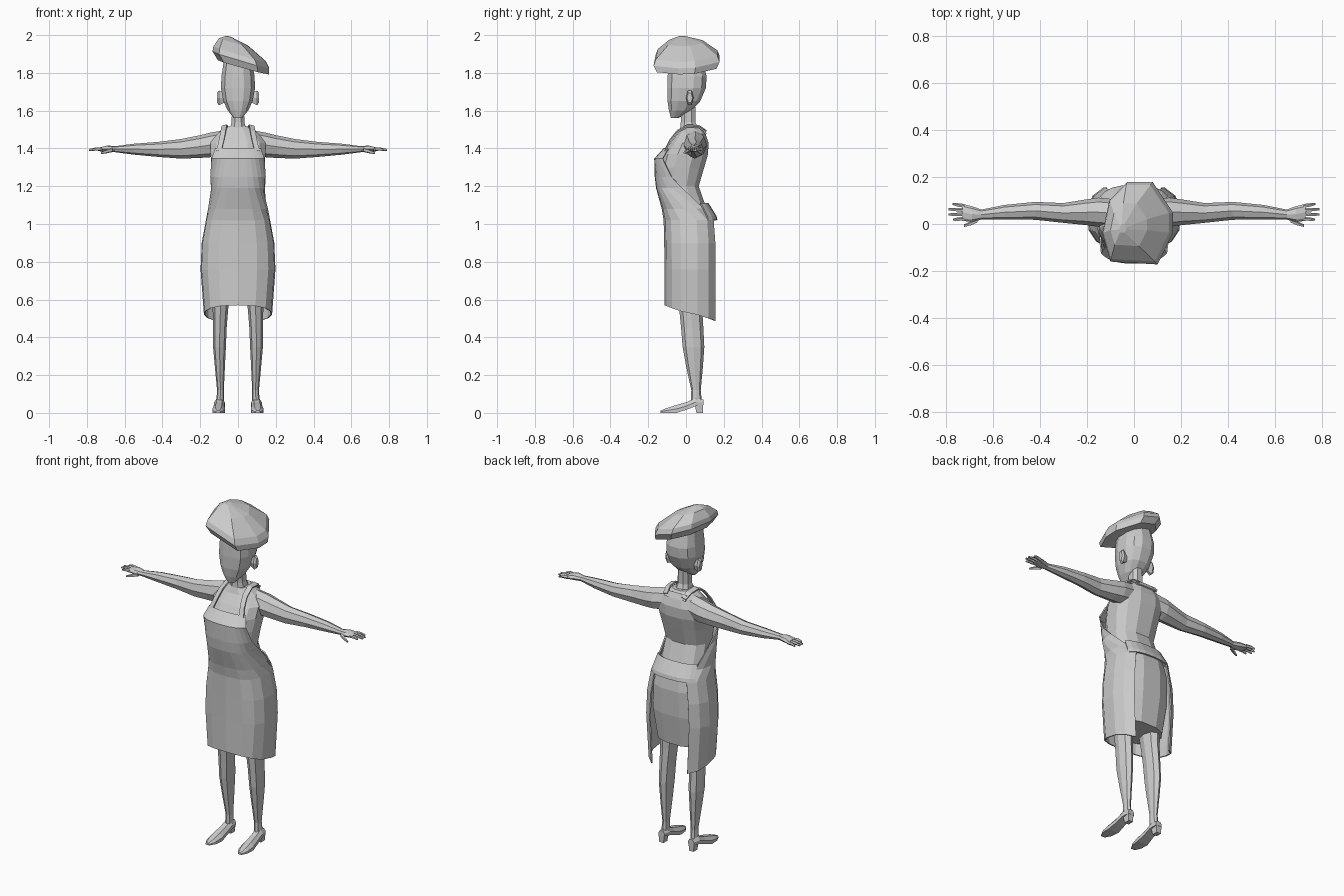
import bpy, bmesh, math
from mathutils import Vector

grey = bpy.data.materials.new("plain_grey")
grey.diffuse_color = (0.6, 0.6, 0.6, 1)


def loft(name, rings, closed=True, mirror=False, thick=0):
    """Skin a list of point rings; closed rings get end caps."""
    bm = bmesh.new()
    vs = [[bm.verts.new(p) for p in r] for r in rings]
    n = len(vs[0])
    for a, b in zip(vs, vs[1:]):
        for i in range(n if closed else n - 1):
            j = (i + 1) % n
            bm.faces.new((a[i], a[j], b[j], b[i]))
    if closed:
        bm.faces.new(vs[0][::-1])
        bm.faces.new(vs[-1])
    bmesh.ops.recalc_face_normals(bm, faces=bm.faces)
    me = bpy.data.meshes.new(name)
    bm.to_mesh(me)
    bm.free()
    me.materials.append(grey)
    ob = bpy.data.objects.new(name, me)
    bpy.context.collection.objects.link(ob)
    if thick:
        s = ob.modifiers.new("thickness", "SOLIDIFY")
        s.thickness = thick
        s.offset = 0
    if mirror:
        ob.modifiers.new("mirror", "MIRROR")
    return ob


def rounded(c, power):
    return math.copysign(abs(c) ** power, c)


def section(z, w, yf, yb, a0, a1, n, power=0.75, drop=0, full=False):
    """Horizontal section; angle 0 faces the front, 180 the back."""
    pts = []
    for i in range(n):
        a = math.radians(a0 + (a1 - a0) * i / (n if full else n - 1))
        s, c = rounded(math.sin(a), power), rounded(math.cos(a), power)
        pts.append((w * s, (yf + yb) / 2 - c * (yb - yf) / 2,
                    z - drop * (1 - math.cos(a)) / 2))
    return pts


def column(name, rows, n=12, power=0.8):
    return loft(name, [section(*r, 360 / n / 2, 360 + 360 / n / 2, n, power, full=True)
                       for r in rows])


def tube(name, stations, n=8, mirror=True):
    """Limb running along x: (x, y, z, radius y, radius z)."""
    rings = [[(x, y + ry * math.cos(math.tau * i / n), z + rz * math.sin(math.tau * i / n))
              for i in range(n)] for x, y, z, ry, rz in stations]
    return loft(name, rings, mirror=mirror)


# Dress body: skirt, waist, chest, shoulders and neck (z, half width, front y, back y)
column("dress_body", [
    (0.62, .15, -.09, .125), (0.8, .172, -.09, .15), (0.95, .165, -.095, .155),
    (1.03, .148, -.1, .142), (1.1, .135, -.11, .105), (1.2, .13, -.135, .07),
    (1.3, .142, -.145, .1), (1.37, .15, -.125, .12), (1.43, .15, -.085, .122),
    (1.48, .11, -.045, .105), (1.515, .055, -.03, .08)])
column("neck", [(1.49, .05, -.035, .075), (1.54, .036, -.03, .052), (1.62, .034, -.03, .052)], 8)

# Head
column("head", [
    (1.56, .022, -.08, -.04), (1.60, .055, -.092, .03), (1.65, .08, -.1, .078),
    (1.72, .093, -.102, .108), (1.78, .09, -.1, .112), (1.86, .078, -.095, .092)], 12)
loft("ear", [[(x, .02 + ry * math.cos(math.tau * i / 6), 1.668 + rz * math.sin(math.tau * i / 6))
              for i in range(6)] for x, ry, rz in
             [(.075, .014, .03), (.1, .02, .045), (.112, .014, .03)]], mirror=True)

# Tilted beret: faceted outline repeated at several levels
outline = [(-.03, .178), (.08, .178), (.165, .05), (.165, -.04), (.1, -.172),
           (-.1, -.16), (-.135, -.04), (-.105, .1)]
rings = []
for s, cx, cy, z, slope in [(.55, .01, 0, 1.84, .3), (.9, .015, 0, 1.835, .28),
                            (1, 0, 0, 1.875, .3), (.93, -.005, 0, 1.905, .3),
                            (.52, -.03, -.005, 1.965, .27), (.1, -.05, -.02, 1.993, .25)]:
    rings.append([(cx + x * s, cy + y * s, z - slope * x * s + .04 * y * s) for x, y in outline])
loft("beret", rings)

# Apron wrapping from the bib round to the open back (z, half width, front, back, angle, hem drop)
loft("apron", [section(z, w, yf, yb, -a, a, 13, drop=d) for z, w, yf, yb, a, d in [
    (1.40, .165, -.115, .125, 40, 0), (1.345, .165, -.165, .115, 52, 0),
    (1.25, .146, -.162, .085, 78, 0), (1.19, .14, -.155, .078, 95, 0),
    (1.08, .155, -.125, .125, 132, 0), (1.02, .168, -.115, .16, 148, 0),
    (0.9, .19, -.112, .17, 147, 0), (0.76, .196, -.11, .172, 146, 0),
    (0.57, .178, -.11, .172, 146, .09)]], closed=False, thick=.007)

# Waistband and tie across the back
loft("waistband", [section(z, w, yf, yb, 125, 235, 9) for z, w, yf, yb in [
    (1.02, .165, -.11, .162), (1.04, .16, -.115, .158), (1.11, .148, -.115, .115)]],
    closed=False, thick=.008)

# Neck straps running over the shoulders to behind the neck
strap = [(.1, -.11, 1.39), (.088, -.085, 1.44), (.078, -.045, 1.49),
         (.072, .01, 1.52), (.068, .07, 1.515), (.06, .105, 1.49)]
loft("strap", [[(x - .014, y, z + .004), (x + .014, y, z - .004)] for x, y, z in strap],
     closed=False, mirror=True, thick=.008)
loft("strap_back", [[(x, .108 - abs(x) * .05, 1.475), (x, .09, 1.505)]
                    for x in (-.07, -.03, .03, .07)], closed=False, thick=.008)

# Arms and palms
tube("arm", [(.08, .045, 1.43, .06, .065), (.15, .05, 1.418, .062, .065),
             (.2, .05, 1.41, .055, .06), (.3, .047, 1.398, .042, .052),
             (.42, .056, 1.395, .038, .04), (.55, .05, 1.396, .031, .029),
             (.65, .04, 1.396, .021, .016)])
tube("palm", [(.645, .04, 1.396, .02, .015), (.69, .042, 1.398, .034, .018),
              (.73, .05, 1.395, .036, .011)])

# Fingers and thumb
for i, (y, tip_y, tip) in enumerate([(.022, .018, .77), (.04, .04, .79),
                                     (.058, .062, .79), (.076, .085, .772)]):
    tube(f"finger_{i + 1}", [(.72, y, 1.396, .009, .01),
                             (.75, (y + tip_y) / 2, 1.397, .008, .009),
                             (tip, tip_y, 1.392, .005, .005)], 5)
tube("thumb", [(.665, .018, 1.392, .014, .012), (.695, .002, 1.384, .01, .01),
               (.724, -.008, 1.376, .006, .006)], 5)

# Legs (z, centre x, half width, front y, back y)
legs = [(0.05, .095, .02, .025, .085), (0.12, .093, .018, .028, .078),
        (0.25, .096, .027, .0, .09), (0.35, .098, .034, -.018, .097),
        (0.45, .096, .036, -.026, .092), (0.55, .093, .041, -.036, .086),
        (0.72, .09, .055, -.06, .09)]
loft("leg", [[(x + cx, y, zz) for x, y, zz in section(z, w, f, b, 0, 360, 8, 1, full=True)]
             for z, cx, w, f, b in legs], mirror=True)

# Heeled shoes: (y, sole z, top z, half width)
rings = []
for y, z0, z1, w in [(-.135, 0, .012, .012), (-.1, 0, .026, .03), (-.05, 0, .042, .034),
                     (0, .016, .056, .029), (.05, .035, .078, .028), (.092, .042, .07, .02)]:
    c, m = .1 - y * .04, (z0 + z1) / 2
    rings.append([(c - w, y, z0), (c + w, y, z0), (c + w, y, m),
                  (c + w * .5, y, z1), (c - w * .5, y, z1), (c - w, y, m)])
loft("shoe", rings, mirror=True)
loft("shoe_heel", [[(.098 - w, f, z), (.098 + w, f, z), (.098 + w, b, z), (.098 - w, b, z)]
                   for z, w, f, b in [(0, .014, .055, .09), (.05, .019, .045, .091)]], mirror=True)
